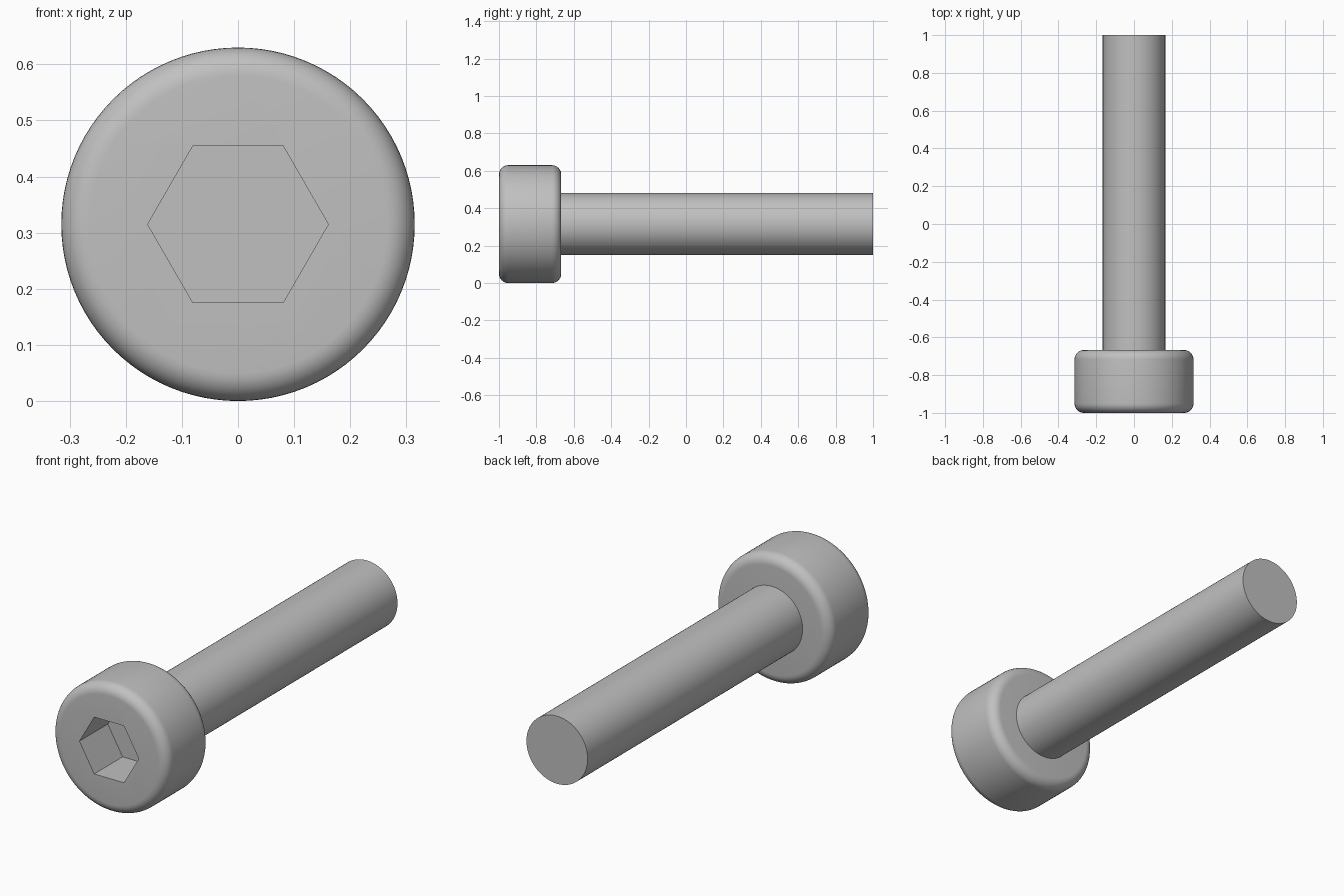
import bpy
import bmesh
from math import pi, sin, cos, radians

cube = bpy.data.objects.get("Cube")
if cube:
    bpy.data.objects.remove(cube)

HEAD_R, SHANK_R, HEX_R = 0.315, 0.166, 0.161
FRONT, HEAD_BACK, TIP, SOCKET_FLOOR = -1.0, -0.667, 1.0, -0.78
FILLET = 0.05

steel = bpy.data.materials.new("grey_steel")
steel.use_nodes = True
steel.diffuse_color = (0.53, 0.53, 0.53, 1)
steel.node_tree.nodes["Principled BSDF"].inputs["Base Color"].default_value = (0.53, 0.53, 0.53, 1)


def lathe(name, profile, steps):
    """Turn (radius, y) points about the bolt axis; the ends lie on the axis."""
    bm = bmesh.new()
    verts = [bm.verts.new((r, y, 0)) for r, y in profile]
    edges = [bm.edges.new(pair) for pair in zip(verts, verts[1:])]
    bmesh.ops.spin(bm, geom=verts + edges, cent=(0, 0, 0), axis=(0, 1, 0),
                   angle=2 * pi, steps=steps)
    bmesh.ops.remove_doubles(bm, verts=bm.verts, dist=1e-5)
    # Turn the flat end fans into single faces
    hubs = [v for v in bm.verts if abs(v.co.x) + abs(v.co.z) < 1e-5]
    bmesh.ops.dissolve_verts(bm, verts=hubs)
    bmesh.ops.recalc_face_normals(bm, faces=bm.faces)
    mesh = bpy.data.meshes.new(name)
    bm.to_mesh(mesh)
    bm.free()
    mesh.materials.append(steel)
    obj = bpy.data.objects.new(name, mesh)
    obj.location.z = HEAD_R
    bpy.context.collection.objects.link(obj)
    return obj


def activate(obj):
    bpy.ops.object.select_all(action="DESELECT")
    obj.select_set(True)
    bpy.context.view_layer.objects.active = obj


# Head: cylinder with rounded rims at both ends
arc = [i * pi / 2 / 8 for i in range(9)]
core = HEAD_R - FILLET
front_rim = [(core + FILLET * sin(a), FRONT + FILLET * (1 - cos(a))) for a in arc]
back_rim = [(core + FILLET * cos(a), HEAD_BACK - FILLET * (1 - sin(a))) for a in arc]
head = lathe("head", [(0, FRONT)] + front_rim + back_rim + [(0, HEAD_BACK)], 96)

# Hexagonal socket cut into the front of the head
cutter = lathe("socket_cutter", [(0, FRONT - 0.1), (HEX_R, FRONT - 0.1),
                                 (HEX_R, SOCKET_FLOOR), (0, SOCKET_FLOOR)], 6)
cut = head.modifiers.new("socket", "BOOLEAN")
cut.operation = "DIFFERENCE"
cut.solver = "EXACT"
cut.object = cutter
activate(head)
bpy.ops.object.modifier_apply(modifier=cut.name)
bpy.data.objects.remove(cutter)

# Shank: plain rod, seated slightly inside the head
seat = HEAD_BACK - 0.04
shank = lathe("shank", [(0, seat), (SHANK_R, seat), (SHANK_R, TIP), (0, TIP)], 96)

for part in (head, shank):
    activate(part)
    bpy.ops.object.shade_smooth_by_angle(angle=radians(30))
